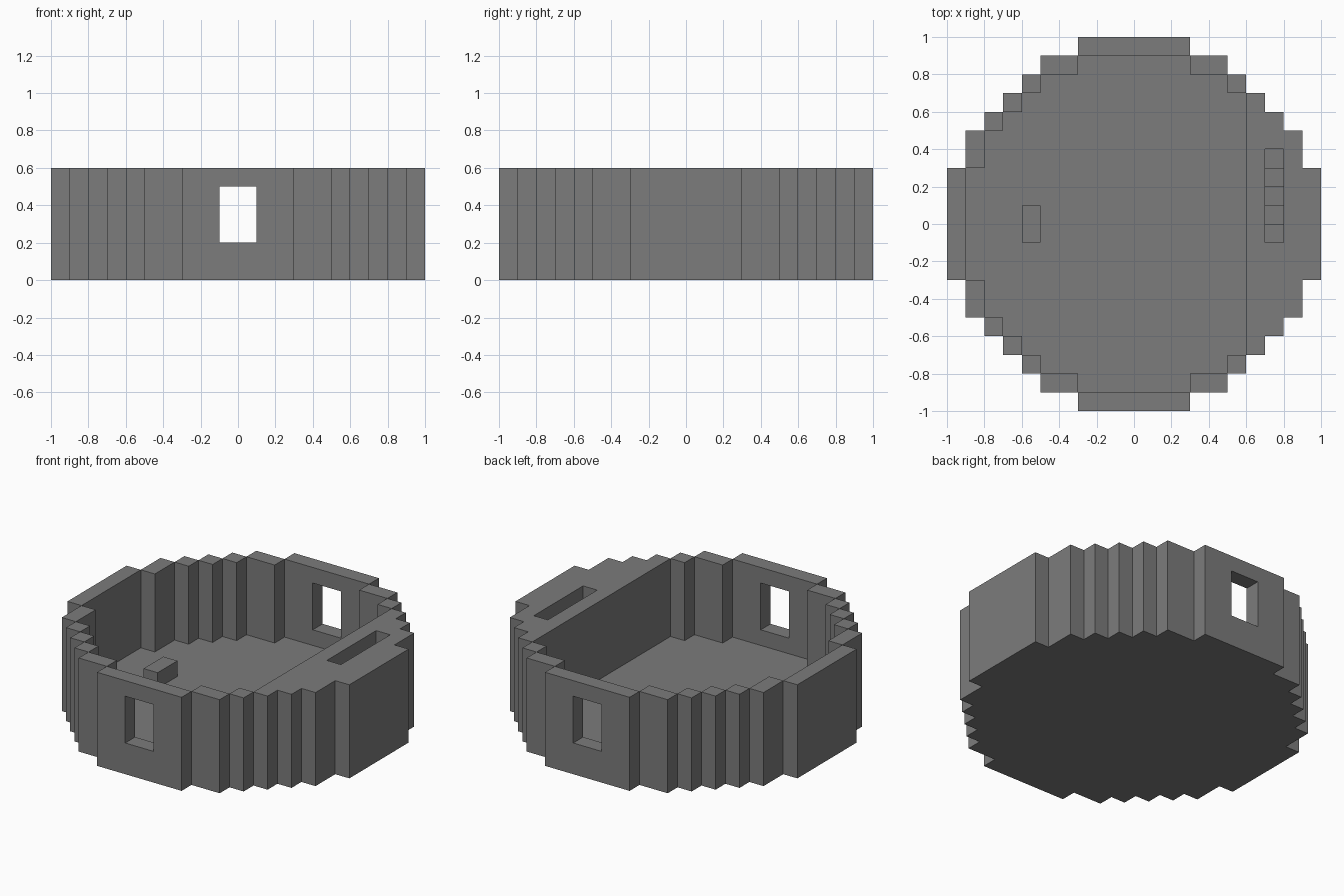
import bpy, bmesh
from mathutils import Vector

if "Cube" in bpy.data.objects:
    bpy.data.objects.remove(bpy.data.objects["Cube"], do_unlink=True)

U = 0.1             # size of one block
WALL_H, FLOOR_H = 6, 1

stone = bpy.data.materials.new("grey stone")
stone.use_nodes = True
grey = (0.2, 0.2, 0.2, 1)
stone.diffuse_color = grey
stone.node_tree.nodes["Principled BSDF"].inputs["Base Color"].default_value = grey


def prism(name, outlines, push):
    """Extrude one or more flat outlines (in blocks) along push."""
    bm = bmesh.new()
    for pts in outlines:
        face = bm.faces.new([bm.verts.new(Vector(p) * U) for p in pts])
        new = bmesh.ops.extrude_face_region(bm, geom=[face], use_keep_orig=True)["geom"]
        verts = [g for g in new if isinstance(g, bmesh.types.BMVert)]
        bmesh.ops.translate(bm, verts=verts, vec=Vector(push) * U)
    bmesh.ops.recalc_face_normals(bm, faces=bm.faces)
    mesh = bpy.data.meshes.new(name)
    bm.to_mesh(mesh)
    bm.free()
    mesh.materials.append(stone)
    obj = bpy.data.objects.new(name, mesh)
    bpy.context.collection.objects.link(obj)
    return obj


def rect(x0, x1, y0, y1, z=0):
    return [(x0, y0, z), (x1, y0, z), (x1, y1, z), (x0, y1, z)]


def cut(obj, cutter):
    """Subtract cutter from obj, then discard the cutter."""
    mod = obj.modifiers.new("opening", "BOOLEAN")
    mod.operation, mod.solver, mod.object = "DIFFERENCE", "EXACT", cutter
    bpy.context.view_layer.objects.active = obj
    bpy.ops.object.modifier_apply(modifier=mod.name)
    bpy.data.objects.remove(cutter, do_unlink=True)


def stepped_side(tiers):
    """Right-hand stepped edge, back to front, from (half width, y limit) tiers."""
    upper, y0 = [], 0
    for w, y in tiers:
        if y0:
            upper.append((w, y0, 0))
        upper.append((w, y, 0))
        y0 = y
    return upper[::-1] + [(x, -y, 0) for x, y, z in upper]


# Floor inside the ring, clipped by the platform on the left-hand side
inner = [(9, 3), (8, 5), (7, 6), (6, 7), (5, 8), (3, 9)]
west = [(-x, y, z) for x, y, z in stepped_side(inner)]
east = stepped_side([(6, 7), (5, 8), (3, 9)])
prism("floor", [west + east[::-1]], (0, 0, FLOOR_H))

# Stepped wall blocks between the straight walls
corner = [(3, 5, 8, 9), (5, 6, 7, 8), (6, 7, 6, 7), (7, 8, 5, 6), (8, 9, 3, 5)]
for side, sx in (("right", -1), ("left", 1)):
    blocks = corner if sx < 0 else corner[:2]
    for end, sy in (("front", -1), ("back", 1)):
        prism(f"{end}_{side}_stepped_wall",
              [rect(sx * a, sx * b, sy * c, sy * d) for a, b, c, d in blocks],
              (0, 0, WALL_H))
prism("right_wall", [rect(-10, -9, -3, 3)], (0, 0, WALL_H))

# Front and back walls with a window opening
for name, y in (("front_wall", -10), ("back_wall", 9)):
    wall = prism(name, [rect(-3, 3, y, y + 1)], (0, 0, WALL_H))
    cut(wall, prism("window_cutter", [rect(-1, 1, y - 1, y + 2, 2)], (0, 0, 3)))

# Raised platform with a narrow stairwell sunk into it
edge = stepped_side([(10, 3), (9, 5), (8, 6), (7, 7)])
platform = prism("platform", [[(6, 7, 0)] + edge + [(6, -7, 0)]], (0, 0, WALL_H))
stairs = [(7, -1, 7)]
for i in range(5):
    stairs += [(7, i - 1, 5 - i), (7, i, 5 - i)]
stairs.append((7, 4, 7))
cut(platform, prism("stairwell_cutter", [stairs], (1, 0, 0)))

# Small bench block on the floor
prism("bench", [rect(-6, -5, -1, 1, FLOOR_H)], (0, 0, 1))
